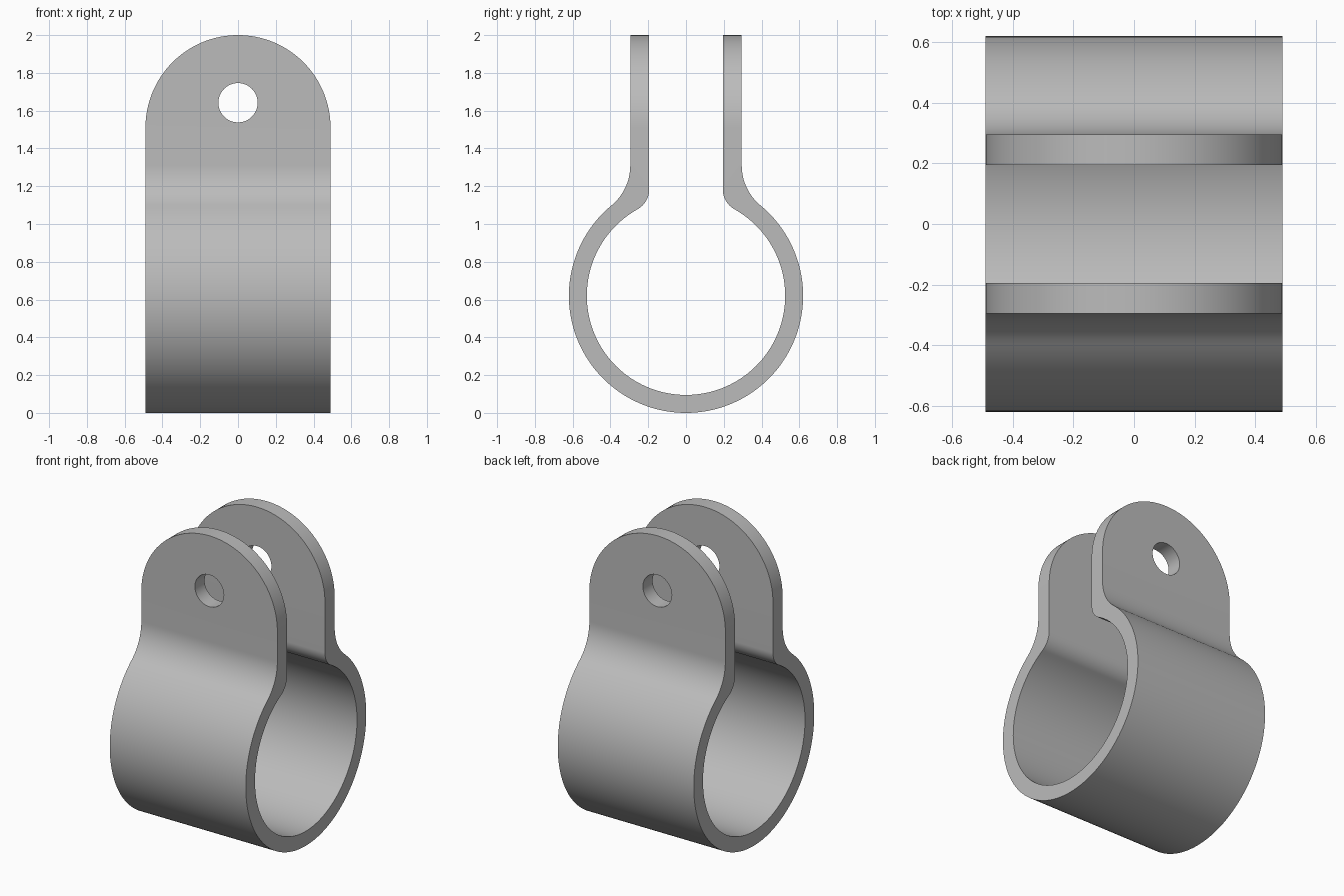
import bpy
import bmesh
import math
from mathutils import Vector

if "Cube" in bpy.data.objects:
    bpy.data.objects.remove(bpy.data.objects["Cube"], do_unlink=True)

HALF_WIDTH = 0.49
TOP = 2.0
OUTER_R, INNER_R = 0.62, 0.525        # ring radii
RING_Z = OUTER_R
TAB_OUT, TAB_IN = 0.295, 0.195        # tab faces, distance from the middle
OUTER_FILLET, INNER_FILLET = 0.275, 0.12
HOLE_Z, HOLE_R = 1.642, 0.104

steel = bpy.data.materials.new("grey steel")
steel.use_nodes = True
grey = (0.5, 0.5, 0.5, 1.0)
steel.diffuse_color = grey
steel.node_tree.nodes["Principled BSDF"].inputs["Base Color"].default_value = grey


def arc(cx, cz, r, start, end, steps):
    """Points along an arc, angles in radians."""
    return [(cx + r * math.cos(start + (end - start) * i / steps),
             cz + r * math.sin(start + (end - start) * i / steps))
            for i in range(steps + 1)]


def wall(ring_r, tab, fillet):
    """Half of one wall: ring from the bottom, fillet, then straight up."""
    cy = tab + fillet
    rise = math.sqrt((ring_r + fillet) ** 2 - cy ** 2)
    join = math.atan2(rise, cy)
    ring = arc(0, RING_Z, ring_r, -math.pi / 2, join, 64)
    bend = arc(cy, RING_Z + rise, fillet, math.pi + join, math.pi, 16)
    return ring + bend[1:] + [(tab, TOP + 0.1)]


def prism(name, outline, place, push):
    """Extrude a closed 2D outline into a solid."""
    bm = bmesh.new()
    face = bm.faces.new([bm.verts.new(place(a, b)) for a, b in outline])
    result = bmesh.ops.extrude_face_region(bm, geom=[face])
    moved = [v for v in result["geom"] if isinstance(v, bmesh.types.BMVert)]
    bmesh.ops.translate(bm, verts=moved, vec=Vector(push))
    bmesh.ops.recalc_face_normals(bm, faces=bm.faces)
    mesh = bpy.data.meshes.new(name)
    bm.to_mesh(mesh)
    bm.free()
    mesh.materials.append(steel)
    obj = bpy.data.objects.new(name, mesh)
    bpy.context.collection.objects.link(obj)
    return obj


def mirrored(points):
    return [(-a, b) for a, b in reversed(points)]


# Bent strap: ring open at the top with two upright tabs
outer = wall(OUTER_R, TAB_OUT, OUTER_FILLET)
inner = wall(INNER_R, TAB_IN, INNER_FILLET)
section = (mirrored(outer) + outer[1:] + inner[::-1] + mirrored(inner)[::-1][1:])
clamp = prism("pipe_clamp", section, lambda y, z: (-0.6, y, z), (1.2, 0, 0))

# Round-topped silhouette and bolt hole, cut through front to back
shape = ([(-HALF_WIDTH, -0.1), (HALF_WIDTH, -0.1)]
         + arc(0, TOP - HALF_WIDTH, HALF_WIDTH, 0, math.pi, 64))
silhouette = prism("silhouette_cutter", shape, lambda x, z: (x, -1, z), (0, 2, 0))
hole = prism("bolt_hole_cutter", arc(0, HOLE_Z, HOLE_R, 0, math.tau, 48)[:-1],
             lambda x, z: (x, -1, z), (0, 2, 0))

bpy.ops.object.select_all(action="DESELECT")
clamp.select_set(True)
bpy.context.view_layer.objects.active = clamp
for cutter, operation in ((silhouette, "INTERSECT"), (hole, "DIFFERENCE")):
    cutter.hide_render = True
    mod = clamp.modifiers.new(cutter.name, "BOOLEAN")
    mod.object = cutter
    mod.operation = operation
    mod.solver = "EXACT"
    bpy.ops.object.modifier_apply(modifier=mod.name)
    bpy.data.objects.remove(cutter, do_unlink=True)

bpy.ops.object.shade_smooth_by_angle(angle=math.radians(30))
